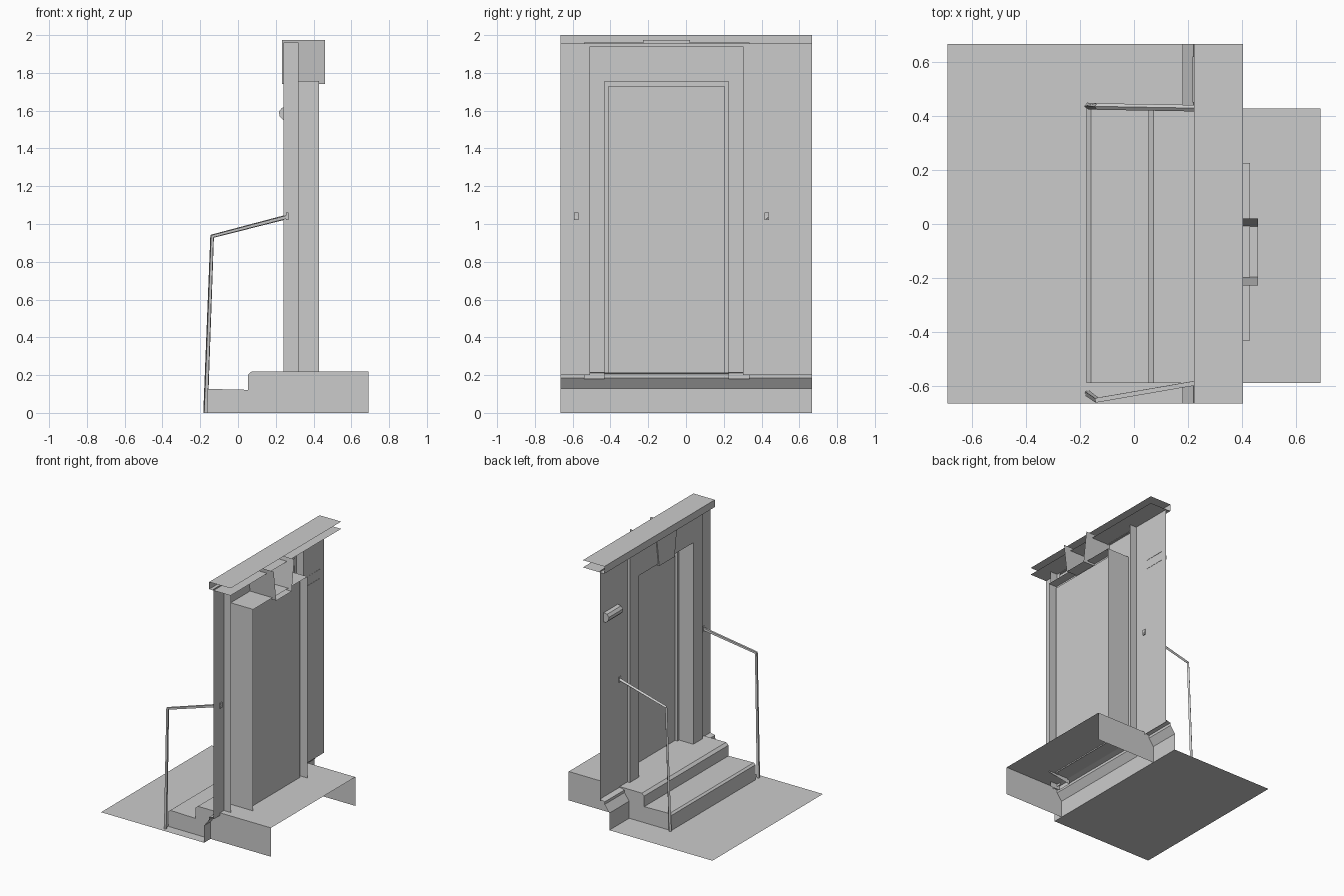
import bpy
from mathutils import Vector

if "Cube" in bpy.data.objects:
    bpy.data.objects.remove(bpy.data.objects["Cube"])

Y0, Y1 = -0.665, 0.667      # full width of the facade
DOOR = -0.103               # centre line of the doorway


def mesh(name, verts, faces):
    me = bpy.data.meshes.new(name)
    me.from_pydata(verts, [], faces)
    me.update()
    ob = bpy.data.objects.new(name, me)
    bpy.context.collection.objects.link(ob)
    return ob


def sweep(name, profile, y0, y1, caps=False):
    """Sheet made by running an open x-z profile along y."""
    n = len(profile)
    verts = [(x, y, z) for y in (y0, y1) for x, z in profile]
    faces = [(i, i + 1, n + i + 1, n + i) for i in range(n - 1)]
    if caps:
        faces += [tuple(range(n - 1, -1, -1)), tuple(range(n, 2 * n))]
    return mesh(name, verts, faces)


def arch_loft(name, rings):
    """Loft between door-shaped outlines given as (x, half width, bottom, top)."""
    verts, faces = [], []
    for x, h, b, t in rings:
        verts += [(x, DOOR - h, b), (x, DOOR - h, t), (x, DOOR + h, t), (x, DOOR + h, b)]
    for r in range(len(rings) - 1):
        for i in range(3):
            a = r * 4 + i
            faces.append((a, a + 1, a + 5, a + 4))
    return mesh(name, verts, faces)


def box(name, x0, x1, y0, y1, z0, z1):
    v = [(x, y, z) for x in (x0, x1) for y in (y0, y1) for z in (z0, z1)]
    f = [(0, 1, 3, 2), (4, 6, 7, 5), (0, 4, 5, 1), (2, 3, 7, 6), (0, 2, 6, 4), (1, 5, 7, 3)]
    return mesh(name, v, f)


def bar(name, points, r):
    """Four-sided bar along a path."""
    cu = bpy.data.curves.new(name, 'CURVE')
    cu.dimensions = '3D'
    cu.bevel_depth = r
    cu.bevel_resolution = 0
    cu.use_fill_caps = True
    sp = cu.splines.new('POLY')
    sp.points.add(len(points) - 1)
    for p, co in zip(sp.points, points):
        p.co = (*co, 1)
    sp.use_smooth = False
    ob = bpy.data.objects.new(name, cu)
    bpy.context.collection.objects.link(ob)
    return ob


# pavement, plinth and cornice sheets
sweep("pavement", [(-0.69, 0), (0.18, 0)], Y0, Y1)
sweep("plinth", [(0.18, 0), (0.18, 0.13), (0.22, 0.185), (0.22, 0.205), (0.26, 0.215)], Y0, Y1)
sweep("cornice", [(0.403, 2.0), (0.222, 2.0), (0.222, 1.945), (0.403, 1.945)], Y0, Y1)

# wall around the doorway
W = 0.26
h = 0.405
mesh("wall",
     [(W, Y0, 0.2), (W, Y0, 1.955), (W, Y1, 1.955), (W, Y1, 0.2),
      (W, DOOR - h, 0.2), (W, DOOR - h, 1.94), (W, DOOR + h, 1.94), (W, DOOR + h, 0.2)],
     [(0, 1, 5, 4), (1, 2, 6, 5), (2, 3, 7, 6)])

# door surround: outer side, front face, deep reveal
arch_loft("door_surround", [(0.32, 0.438, 0.18, 1.96), (0.24, 0.438, 0.18, 1.96),
                            (0.24, 0.328, 0.18, 1.757), (0.43, 0.328, 0.21, 1.757)])
# door frame and leaf
arch_loft("door_frame", [(0.36, 0.328, 0.21, 1.757), (0.36, 0.308, 0.21, 1.73),
                         (0.38, 0.308, 0.21, 1.73)])
mesh("door", [(0.38, DOOR - 0.308, 0.21), (0.38, DOOR - 0.308, 1.73),
              (0.38, DOOR + 0.308, 1.73), (0.38, DOOR + 0.308, 0.21)], [(0, 1, 2, 3)])

# keystone, open at the top and back
kv = [(x, DOOR + s * w, z) for x in (0.233, 0.46)
      for s, w, z in ((-1, 0.124, 1.975), (-1, 0.093, 1.742), (1, 0.093, 1.742), (1, 0.124, 1.975))]
mesh("keystone", kv, [(0, 1, 2, 3), (0, 4, 5, 1), (1, 5, 6, 2), (2, 6, 7, 3)])

# steps, open below and at the inner end
S0, S1 = -0.588, 0.428
prof = [(-0.175, 0), (-0.175, 0.115), (-0.16, 0.127), (0.053, 0.122),
        (0.053, 0.203), (0.073, 0.22), (0.69, 0.22)]
sweep("steps", prof, S0, S1)
for name, y in (("step_side_left", S0), ("step_side_right", S1)):
    mesh(name, [(x, y, z) for x, z in prof + [(0.69, 0)]], [tuple(range(8))])

# handrails with wall plates
rails = {
    "handrail_left": [(-0.172, -0.627, 0.0), (-0.137, -0.652, 0.935), (0.268, -0.582, 1.04)],
    "handrail_right": [(-0.172, 0.437, 0.0), (-0.137, 0.435, 0.935), (0.268, 0.428, 1.04)],
}
for name, pts in rails.items():
    bar(name, pts, 0.012)
    x, y, z = pts[-1]
    box(name + "_plate", 0.255, 0.268, y - 0.012, y + 0.012, z - 0.02, z + 0.02)

# wall lamp with chamfered front
sweep("wall_lamp", [(0.262, 1.62), (0.232, 1.615), (0.217, 1.595), (0.22, 1.57),
                    (0.24, 1.55), (0.262, 1.55)], 0.45, 0.62, caps=True)
